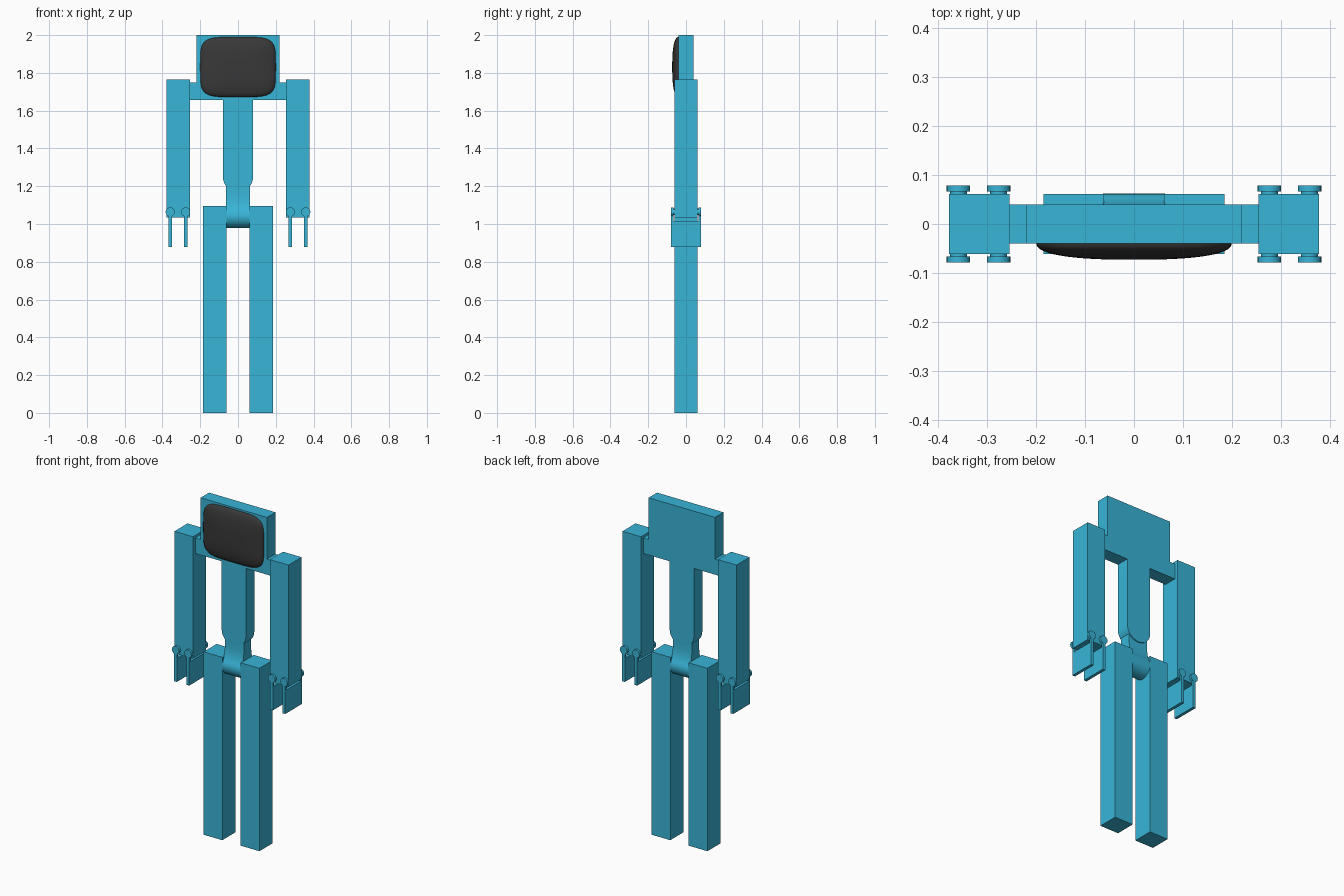
import bpy, bmesh, math
from mathutils import Matrix

if "Cube" in bpy.data.objects:
    bpy.data.objects.remove(bpy.data.objects["Cube"])


def material(name, rgb):
    m = bpy.data.materials.new(name)
    m.diffuse_color = (*rgb, 1)
    m.use_nodes = True
    m.node_tree.nodes["Principled BSDF"].inputs["Base Color"].default_value = m.diffuse_color
    return m


BLUE = material("cyan blue", (0.04, 0.46, 0.68))
BLACK = material("charcoal", (0.04, 0.04, 0.04))


def finish(name, bm, mat, smooth=False):
    bmesh.ops.recalc_face_normals(bm, faces=bm.faces)
    me = bpy.data.meshes.new(name)
    bm.to_mesh(me)
    bm.free()
    me.materials.append(mat)
    ob = bpy.data.objects.new(name, me)
    bpy.context.collection.objects.link(ob)
    if smooth:
        bpy.ops.object.select_all(action='DESELECT')
        ob.select_set(True)
        bpy.context.view_layer.objects.active = ob
        bpy.ops.object.shade_smooth_by_angle(angle=math.radians(35))
    return ob


def add_box(bm, x0, x1, y0, y1, z0, z1):
    mat = Matrix.Translation(((x0 + x1) / 2, (y0 + y1) / 2, (z0 + z1) / 2))
    mat = mat @ Matrix.Diagonal((x1 - x0, y1 - y0, z1 - z0, 1))
    bmesh.ops.create_cube(bm, size=1, matrix=mat)


def add_pin(bm, x, y0, y1, z, r):
    mat = Matrix.Translation((x, (y0 + y1) / 2, z)) @ Matrix.Rotation(math.pi / 2, 4, 'X')
    bmesh.ops.create_cone(bm, cap_ends=True, segments=24, radius1=r, radius2=r,
                          depth=abs(y1 - y0), matrix=mat)


def extrude(name, points, vec, mat):
    bm = bmesh.new()
    face = bm.faces.new([bm.verts.new(p) for p in points])
    out = bmesh.ops.extrude_face_region(bm, geom=[face], use_keep_orig=True)
    bmesh.ops.translate(bm, vec=vec, verts=[v for v in out["geom"] if isinstance(v, bmesh.types.BMVert)])
    return finish(name, bm, mat, True)


# head, shoulders and rounded spine in one flat plate
half = [(0.22, 2.0), (0.22, 1.75), (0.256, 1.75), (0.256, 1.657), (0.08, 1.657)]
half += [(0.08 * math.cos(a), 1.25 - 0.08 * math.sin(a))
         for a in [math.pi / 2 * i / 12 for i in range(13)]]
outline = half[:-1] + [(0, 1.17)] + [(-x, z) for x, z in reversed(half[:-1])]
extrude("head_and_torso", [(x, -0.04, z) for x, z in outline], (0, 0.08, 0), BLUE)

# hip: neck flaring into a round axle between the legs
side = [(0.034, 1.24), (0.034, 1.15), (0.037, 1.12), (0.043, 1.095)]
side += [(0.062 * math.cos(a), 1.04 + 0.062 * math.sin(a))
         for a in [math.radians(35 - 125 * i / 14) for i in range(15)]]
loop = side + [(-y, z) for y, z in reversed(side[:-1])]
extrude("hip", [(-0.063, y, z) for y, z in loop], (0.126, 0, 0), BLUE)

# domed visor: superellipse rings
bm = bmesh.new()
N, rings = 64, []
for k in range(13):
    s = math.cos(math.pi / 2 * k / 13)
    y = -0.04 - 0.033 * max(0, 1 - s ** 2.6) ** 0.45
    ring = []
    for i in range(N):
        c, d = math.cos(2 * math.pi * i / N), math.sin(2 * math.pi * i / N)
        x = math.copysign(abs(c) ** 0.42, c) * 0.2 * s
        z = math.copysign(abs(d) ** 0.42, d) * 0.159 * s
        ring.append(bm.verts.new((x, y, 1.831 + z)))
    rings.append(ring)
for a, b in zip(rings, rings[1:]):
    for i in range(N):
        bm.faces.new((a[i], a[(i + 1) % N], b[(i + 1) % N], b[i]))
bm.faces.new(rings[-1])
bm.faces.new(rings[0])
finish("visor", bm, BLACK, True)

for side_name, s in (("left", 1), ("right", -1)):
    # leg
    bm = bmesh.new()
    add_box(bm, *sorted((s * 0.061, s * 0.185)), -0.0615, 0.0615, 0, 1.095)
    finish("leg_" + side_name, bm, BLUE)
    # arm
    bm = bmesh.new()
    add_box(bm, *sorted((s * 0.255, s * 0.378)), -0.0615, 0.0615, 1.035, 1.765)
    finish("arm_" + side_name, bm, BLUE)
    # two gripper plates, hung from pins on the arm's front and back
    for label, cx in (("inner", 0.277), ("outer", 0.359)):
        x = s * cx
        bm = bmesh.new()
        add_box(bm, x - 0.009, x + 0.009, -0.079, 0.079, 0.877, 1.017)
        for t in (-1, 1):
            add_box(bm, x - 0.009, x + 0.009, *sorted((t * 0.067, t * 0.079)), 1.017, 1.055)
            add_pin(bm, x, t * 0.055, t * 0.068, 1.064, 0.017)
            add_pin(bm, x, t * 0.066, t * 0.079, 1.064, 0.024)
        finish("gripper_%s_%s" % (label, side_name), bm, BLUE, True)
